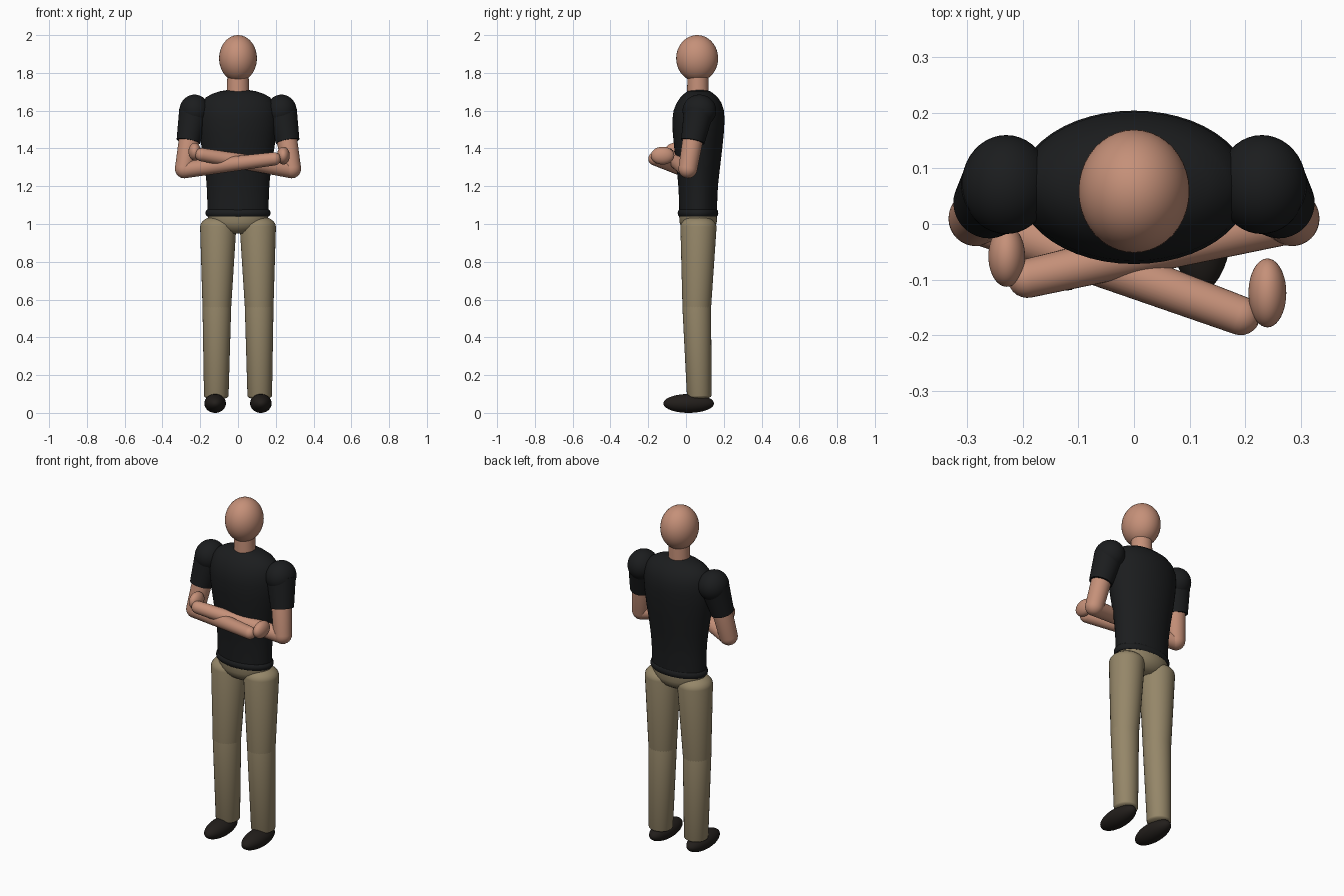
import bpy, bmesh, math
from mathutils import Vector, Matrix

if "Cube" in bpy.data.objects:
    bpy.data.objects.remove(bpy.data.objects["Cube"])


def material(name, rgb):
    m = bpy.data.materials.new(name)
    m.diffuse_color = (*rgb, 1)
    m.use_nodes = True
    m.node_tree.nodes["Principled BSDF"].inputs["Base Color"].default_value = m.diffuse_color
    return m


SKIN = material("skin", (0.56, 0.28, 0.19))
SHIRT = material("shirt", (0.011, 0.012, 0.013))
PANTS = material("pants", (0.30, 0.24, 0.14))
SHOE = material("shoe", (0.016, 0.013, 0.011))


def finish(name, bm, mat):
    bmesh.ops.recalc_face_normals(bm, faces=bm.faces)
    me = bpy.data.meshes.new(name)
    bm.to_mesh(me)
    bm.free()
    me.materials.append(mat)
    ob = bpy.data.objects.new(name, me)
    bpy.context.collection.objects.link(ob)
    return ob


def ellipsoid(name, center, radii, mat):
    bm = bmesh.new()
    bmesh.ops.create_uvsphere(bm, u_segments=40, v_segments=24, radius=1)
    bmesh.ops.transform(bm, verts=bm.verts,
                        matrix=Matrix.Translation(center) @ Matrix.Diagonal((*radii, 1)))
    return finish(name, bm, mat)


def bridge(bm, rings):
    n = len(rings[0])
    for a, b in zip(rings, rings[1:]):
        for i in range(n):
            j = (i + 1) % n
            bm.faces.new((a[i], a[j], b[j], b[i]))
    bm.faces.new(rings[0][::-1])
    bm.faces.new(rings[-1])


def loft(name, sections, mat, n=48):
    """Stack of ellipses: (z, half width, front y, back y)."""
    bm = bmesh.new()
    rings = []
    for z, rx, y0, y1 in sections:
        rings.append([bm.verts.new((rx * math.cos(t), (y0 + y1) / 2 + (y1 - y0) / 2 * math.sin(t), z))
                      for t in (2 * math.pi * i / n for i in range(n))])
    bridge(bm, rings)
    return finish(name, bm, mat)


def limb(name, p, q, r0, r1, mat, round0=1.0, round1=1.0, n=32):
    """Tapered limb from p to q; round0/round1 set how far the end domes bulge."""
    p, q = Vector(p), Vector(q)
    d = q - p
    rot = d.to_track_quat('Z', 'Y')
    steps = [math.pi / 2 * k / 6 for k in range(6)]
    prof = [(-r0 * round0 * math.sin(a), r0 * math.cos(a)) for a in reversed(steps)] if round0 else [(0, r0)]
    prof += [(d.length + r1 * round1 * math.sin(a), r1 * math.cos(a)) for a in steps] if round1 else [(d.length, r1)]
    bm = bmesh.new()
    rings = [[bm.verts.new(p + rot @ Vector((r * math.cos(t), r * math.sin(t), h)))
              for t in (2 * math.pi * i / n for i in range(n))] for h, r in prof]
    bridge(bm, rings)
    return finish(name, bm, mat)


# Head and neck
ellipsoid("head", (0, 0.059, 1.877), (0.1, 0.111, 0.123), SKIN)
loft("neck", [(1.66, 0.06, 0.005, 0.12), (1.80, 0.056, 0.008, 0.118)], SKIN)

# Shirt body and hem
loft("shirt_body", [
    (1.05, 0.162, -0.036, 0.164), (1.15, 0.163, -0.038, 0.166), (1.22, 0.167, -0.042, 0.171),
    (1.30, 0.176, -0.050, 0.180), (1.40, 0.192, -0.062, 0.192), (1.48, 0.203, -0.070, 0.200),
    (1.55, 0.208, -0.072, 0.204), (1.60, 0.204, -0.066, 0.201), (1.64, 0.193, -0.050, 0.188),
    (1.67, 0.170, -0.030, 0.168), (1.69, 0.135, -0.009, 0.146), (1.703, 0.095, 0.008, 0.128),
    (1.71, 0.05, 0.03, 0.105)], SHIRT)
loft("shirt_hem", [
    (1.040, 0.164, -0.036, 0.164), (1.047, 0.170, -0.042, 0.169), (1.058, 0.172, -0.044, 0.171),
    (1.069, 0.170, -0.042, 0.169), (1.076, 0.164, -0.036, 0.164)], SHIRT)

# Pelvis of the trousers
loft("pelvis", [(0.95, 0.075, 0.015, 0.115), (0.965, 0.105, -0.008, 0.138),
                (0.985, 0.135, -0.026, 0.155), (1.01, 0.155, -0.035, 0.163),
                (1.045, 0.16, -0.036, 0.164)], PANTS)

for side, s in (("left", 1), ("right", -1)):
    # Legs and shoes
    knee = (s * 0.112, 0.057, 0.56)
    limb(side + "_thigh", (s * 0.105, 0.066, 0.985), knee, 0.096, 0.076, PANTS, 0.6, 1)
    limb(side + "_shin", knee, (s * 0.115, 0.07, 0.09), 0.076, 0.065, PANTS, 1, 0.3)
    ellipsoid(side + "_shoe", (s * 0.121, 0.014, 0.05), (0.057, 0.134, 0.05), SHOE)
    # Shoulders, sleeves and upper arms
    elbow = (s * 0.284, 0.01, 1.292)
    ellipsoid(side + "_shoulder", (s * 0.23, 0.071, 1.6), (0.08, 0.089, 0.085), SHIRT)
    limb(side + "_sleeve", (s * 0.233, 0.068, 1.6), (s * 0.263, 0.036, 1.437), 0.079, 0.063, SHIRT, 0, 0)
    limb(side + "_upper_arm", (s * 0.25, 0.045, 1.5), elbow, 0.056, 0.05, SKIN)

# Crossed forearms and hands
limb("right_forearm", (-0.284, 0.01, 1.287), (0.192, -0.165, 1.345), 0.045, 0.035, SKIN)
limb("left_forearm", (0.284, 0.01, 1.287), (-0.192, -0.098, 1.367), 0.045, 0.035, SKIN)
ellipsoid("right_hand", (0.24, -0.124, 1.362), (0.034, 0.062, 0.047), SKIN)
ellipsoid("left_hand", (-0.229, -0.058, 1.383), (0.033, 0.055, 0.047), SKIN)

# Smooth shading with crisp cuffs
for ob in bpy.data.objects:
    ob.select_set(True)
bpy.context.view_layer.objects.active = bpy.data.objects["head"]
bpy.ops.object.shade_smooth_by_angle(angle=math.radians(40))
